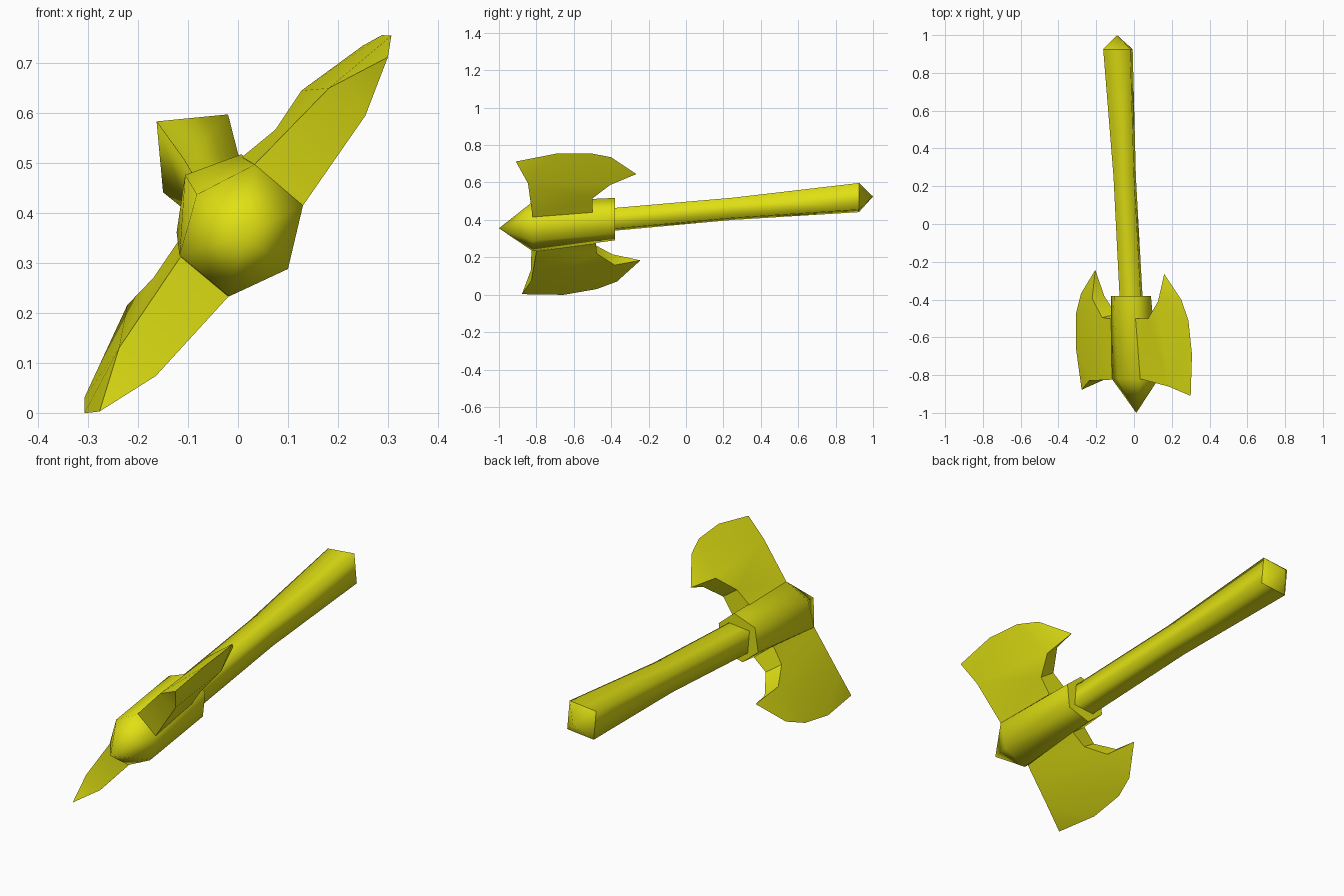
import bpy, bmesh, math
from mathutils import Vector, Matrix

if "Cube" in bpy.data.objects:
    bpy.data.objects.remove(bpy.data.objects["Cube"])

yellow = bpy.data.materials.new("yellow")
yellow.diffuse_color = (0.75, 0.75, 0.007, 1)
yellow.use_nodes = True
yellow.node_tree.nodes["Principled BSDF"].inputs["Base Color"].default_value = yellow.diffuse_color

# Tilted centre line shared by every part
BASE = Vector((0.0075, -0.82, 0.364))
DIR = Vector((-0.053, 1, 0.089))


def axis(y):
    return BASE + DIR * (y + 0.82)


def finish(name, bm, angle, sharp_y=None):
    bmesh.ops.recalc_face_normals(bm, faces=bm.faces)
    me = bpy.data.meshes.new(name)
    bm.to_mesh(me)
    bm.free()
    me.materials.append(yellow)
    ob = bpy.data.objects.new(name, me)
    bpy.context.collection.objects.link(ob)
    bpy.ops.object.select_all(action='DESELECT')
    bpy.context.view_layer.objects.active = ob
    ob.select_set(True)
    bpy.ops.object.shade_smooth_by_angle(angle=math.radians(angle))
    return ob


def loft(bm, rings):
    """Skin a list of rings; a ring of one point makes a tip."""
    rings = [[bm.verts.new(p) for p in r] for r in rings]
    for a, b in zip(rings, rings[1:]):
        n = max(len(a), len(b))
        for i in range(n):
            j = (i + 1) % n
            f = [a[i % len(a)], a[j % len(a)], b[j % len(b)], b[i % len(b)]]
            bm.faces.new(list(dict.fromkeys(f)))
    for r in (rings[0], rings[-1]):
        if len(r) > 2:
            bm.faces.new(r)


# Head: pointed hexagonal socket, slightly narrower at the back
HEX = [(-0.09, 0.073), (0.026, 0.133), (0.1225, 0.051),
       (0.0925, -0.076), (-0.0255, -0.131), (-0.1245, -0.049)]


def hex_ring(y, shrink):
    c = axis(y)
    return [c + Vector((x * (1 if i % 3 == 0 else shrink), 0,
                        z * (1 if i % 3 == 0 else shrink)))
            for i, (x, z) in enumerate(HEX)]


bm = bmesh.new()
loft(bm, [[Vector((0.012, -1, 0.355))], hex_ring(-0.82, 1), hex_ring(-0.38, 0.86)])
finish("axe_head", bm, 65)

# Handle: square shaft flaring to a pyramid pommel
def square_ring(y, s):
    c = axis(y)
    return [c + Vector((x * s, 0, z * s)) for x, z in
            [(-0.078, 0.064), (0.065, 0.078), (0.078, -0.064), (-0.065, -0.078)]]


bm = bmesh.new()
loft(bm, [square_ring(-0.5, 0.79), square_ring(-0.38, 0.78), square_ring(0.25, 0.76),
          square_ring(0.925, 1), [Vector((-0.09, 1, 0.525))]])
handle = finish("handle", bm, 180)
# hard crease round the pommel
for e in handle.data.edges:
    if all(0.9 < handle.data.vertices[v].co.y < 0.96 for v in e.vertices):
        e.use_edge_sharp = True

# Blades: wedge with two sides meeting along a curved cutting edge
SIDES = {"root_f": ((0.033, -0.82, 0.497), (0.13, -0.82, 0.415)),
         "mid_f": ((0.182, -0.86, 0.65), (0.255, -0.845, 0.595)),
         "root_b": ((0.008, -0.5, 0.512), (0.1, -0.5, 0.44)),
         "near_b": ((0.075, -0.5, 0.567), (0.15, -0.5, 0.515)),
         "mid_b": ((0.127, -0.41, 0.645), (0.192, -0.405, 0.587))}
EDGE = [(0.3, -0.91, 0.712), (0.307, -0.69, 0.755), (0.288, -0.51, 0.756),
        (0.25, -0.4, 0.735), (0.16, -0.265, 0.645)]
FACES = [("root_f", "mid_f", "near_b", "root_b"), ("mid_f", "mid_b", "near_b"),
         ("mid_f", 0, 1), ("mid_f", 1, 2, "mid_b"), ("mid_b", 2, 3), ("mid_b", 3, 4)]


def blade(name, turn):
    bm = bmesh.new()
    edge = [bm.verts.new(p) for p in EDGE]
    side = [{k: bm.verts.new(p[s]) for k, p in SIDES.items()} for s in (0, 1)]
    for s in side:
        for f in FACES:
            bm.faces.new([edge[k] if isinstance(k, int) else s[k] for k in f])
    a, b = side
    # front and back rims, and the inner end
    for p, q in (("root_f", "mid_f"), ("root_b", "near_b"),
                 ("near_b", "mid_b"), ("root_f", "root_b")):
        bm.faces.new((a[p], b[p], b[q], a[q]))
    bm.faces.new((a["mid_f"], b["mid_f"], edge[0]))
    bm.faces.new((a["mid_b"], b["mid_b"], edge[4]))
    rot = (Matrix.Translation(BASE) @ Matrix.Rotation(turn, 4, DIR.normalized())
           @ Matrix.Translation(-BASE))
    bm.transform(rot)
    finish(name, bm, 45)


blade("upper_blade", 0)
blade("lower_blade", math.pi)
